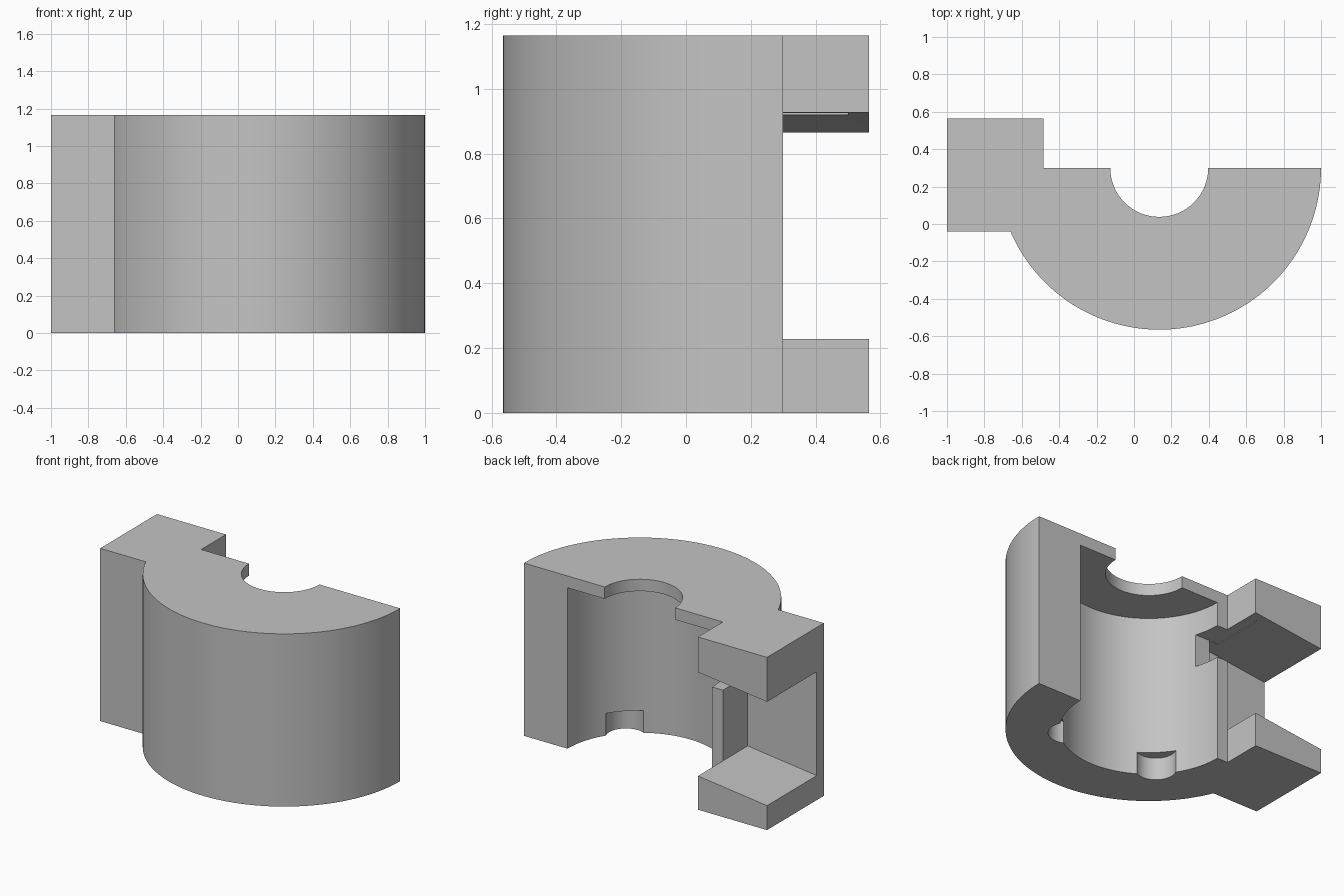
import bpy
import math
from mathutils import Vector

cube = bpy.data.objects.get("Cube")
if cube:
    bpy.data.objects.remove(cube, do_unlink=True)

HEIGHT = 1.165
CX, CY = 0.135, 0.30          # axis of the bore
OUTER, BORE, HOLE = 0.865, 0.54, 0.262

grey = bpy.data.materials.new("plain grey")
grey.use_nodes = True
colour = (0.55, 0.55, 0.55, 1)
grey.diffuse_color = colour
grey.node_tree.nodes["Principled BSDF"].inputs["Base Color"].default_value = colour


def prism(name, outline, low, high, axis="z"):
    """Extrude a 2D outline along z, or an x-z outline along y."""
    def place(p, t):
        return (p[0], p[1], t) if axis == "z" else (p[0], t, p[1])
    n = len(outline)
    verts = [place(p, t) for t in (low, high) for p in outline]
    faces = [list(range(n))[::-1], list(range(n, 2 * n))]
    faces += [[i, (i + 1) % n, n + (i + 1) % n, n + i] for i in range(n)]
    if axis == "y":
        faces = [f[::-1] for f in faces]
    mesh = bpy.data.meshes.new(name)
    mesh.from_pydata(verts, [], faces)
    mesh.materials.append(grey)
    obj = bpy.data.objects.new(name, mesh)
    bpy.context.collection.objects.link(obj)
    return obj


def arc(cx, cy, r, start, end, steps):
    angles = [start + (end - start) * i / steps for i in range(steps + 1)]
    return [(cx + r * math.cos(a), cy + r * math.sin(a)) for a in angles]


def circle(cx, cy, r, steps):
    return arc(cx, cy, r, 0, math.tau, steps)[:-1]


# Half-round body with the square side lug in one outline
lug_front = -0.04
meet = math.pi + math.asin((CY - lug_front) / OUTER)
outline = [(-0.485, CY), (-0.485, 0.565), (-1, 0.565), (-1, lug_front)]
outline += arc(CX, CY, OUTER, meet, math.tau, 64)
body = prism("half_round_housing", outline, 0, HEIGHT)

cutters = []

# Sloped corners above and below the lug
edge = -0.66
for corner, z_end, z_far in ((0.865, HEIGHT, 1.5), (0.165, 0, -0.4)):
    slope = (corner - z_end) / (-1 - edge)
    start, stop = -1.2, edge + (z_far - z_end) / slope
    pts = [(start, z_end + slope * (start - edge)), (stop, z_far), (start, z_far)]
    if z_end == 0:
        pts.reverse()
    cutters.append(prism("corner_cutter", pts[::-1], -0.3, 0.8, "y"))

# Slanted pocket open to the back and outer side of the lug
tilt = 0.0625 / 0.515
pocket = [(x, z + tilt * (x + 1)) for x, z in
          ((-1.2, 0.165), (-0.485, 0.165), (-0.485, 0.865), (-1.2, 0.865))]
cutters.append(prism("pocket_cutter", pocket, 0.035, 0.8, "y"))

# Window through the thin wall between pocket and bore
window = [(-0.55, 0.13), (-0.2, 0.13), (-0.2, 0.5), (-0.55, 0.5)]
cutters.append(prism("window_cutter", window, 0.705, 0.925))

# Large bore below the thin roof, and the smaller hole through the roof
cutters.append(prism("bore_cutter", circle(CX, CY, BORE, 96), -0.2, HEIGHT - 0.08))
cutters.append(prism("hole_cutter", circle(CX, CY, HOLE, 64), 0.5, 1.4))

# Two round notches at the foot of the bore
for degrees in (225, 315):
    a = math.radians(degrees)
    spot = Vector((CX, CY)) + 0.485 * Vector((math.cos(a), math.sin(a)))
    cutters.append(prism("notch_cutter", circle(spot.x, spot.y, 0.125, 32), -0.3, 0.15))

# Apply all cuts
for cutter in cutters:
    mod = body.modifiers.new(cutter.name, "BOOLEAN")
    mod.operation = "DIFFERENCE"
    mod.solver = "EXACT"
    mod.object = cutter
    cutter.hide_render = True
bpy.context.view_layer.update()
graph = bpy.context.evaluated_depsgraph_get()
result = bpy.data.meshes.new_from_object(body.evaluated_get(graph))
body.modifiers.clear()
body.data = result
for cutter in cutters:
    bpy.data.objects.remove(cutter, do_unlink=True)

# Smooth curved walls, keep edges crisp
bpy.ops.object.select_all(action="DESELECT")
body.select_set(True)
bpy.context.view_layer.objects.active = body
bpy.ops.object.shade_smooth_by_angle(angle=math.radians(25))
